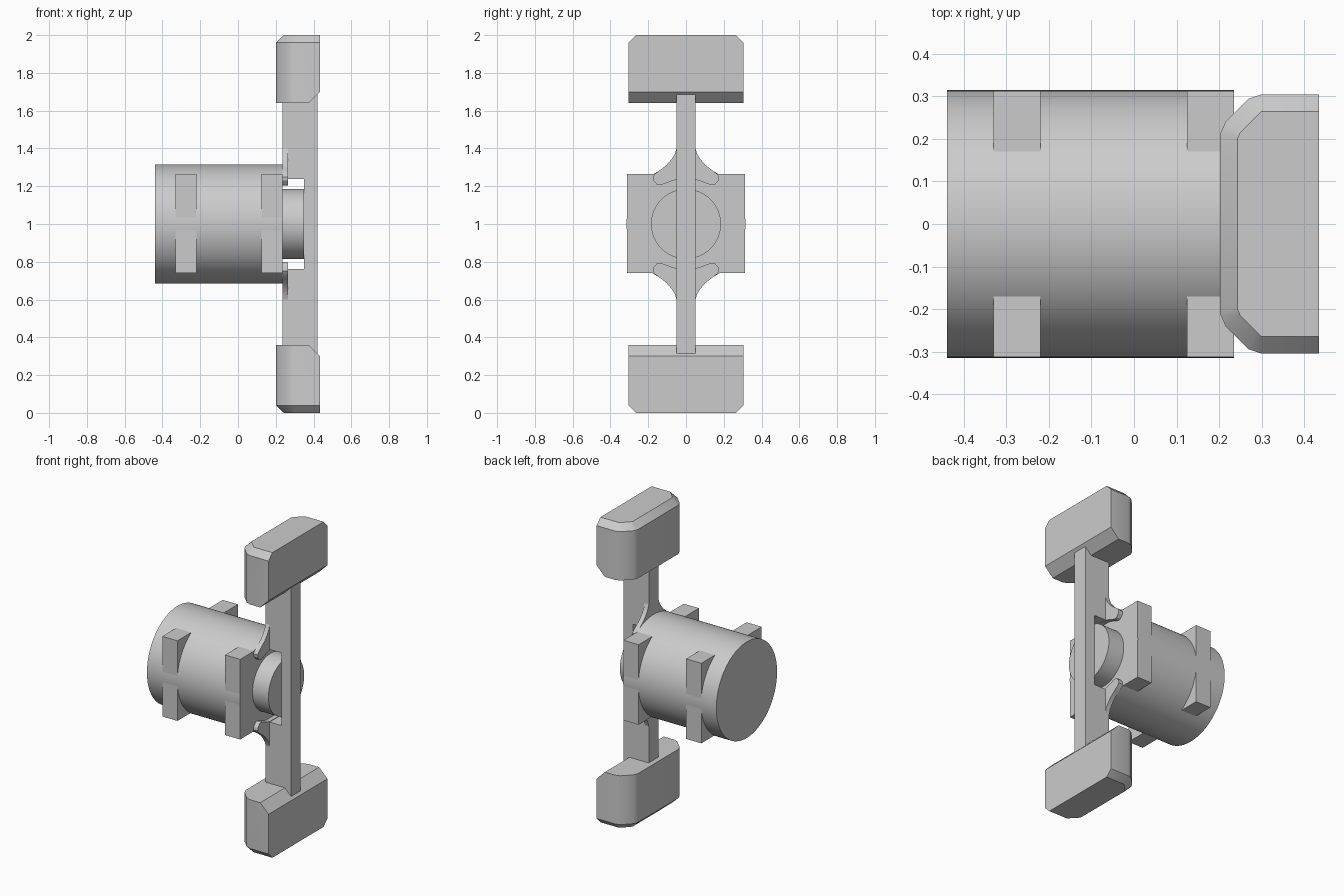
import bpy
import bmesh
import math
from mathutils import Matrix, Vector

if "Cube" in bpy.data.objects:
    bpy.data.objects.remove(bpy.data.objects["Cube"])

GREY = (0.6, 0.6, 0.6, 1.0)
mat = bpy.data.materials.new("plain grey")
mat.use_nodes = True
mat.diffuse_color = GREY
mat.node_tree.nodes["Principled BSDF"].inputs["Base Color"].default_value = GREY

MID = 1.0  # height of the drum axis


def finish(name, bm, smooth=False):
    bmesh.ops.recalc_face_normals(bm, faces=bm.faces)
    mesh = bpy.data.meshes.new(name)
    bm.to_mesh(mesh)
    bm.free()
    mesh.materials.append(mat)
    obj = bpy.data.objects.new(name, mesh)
    bpy.context.collection.objects.link(obj)
    if smooth:
        bpy.ops.object.select_all(action="DESELECT")
        bpy.context.view_layer.objects.active = obj
        obj.select_set(True)
        bpy.ops.object.shade_smooth_by_angle(angle=math.radians(30))
    return obj


def box(name, x, y, z):
    bm = bmesh.new()
    size = [b - a for a, b in (x, y, z)]
    centre = [(a + b) / 2 for a, b in (x, y, z)]
    bmesh.ops.create_cube(bm, size=1, matrix=Matrix.Translation(centre) @ Matrix.Diagonal((*size, 1)))
    return finish(name, bm)


def drum(name, x0, x1, radius):
    bm = bmesh.new()
    place = Matrix.Translation(((x0 + x1) / 2, 0, MID)) @ Matrix.Rotation(math.pi / 2, 4, "Y")
    bmesh.ops.create_cone(bm, cap_ends=True, segments=96, radius1=radius, radius2=radius,
                          depth=x1 - x0, matrix=place)
    return finish(name, bm, True)


def flip(bm, side):
    # mirror a part built above the axis to below it
    for v in bm.verts:
        v.co.z = MID + side * (v.co.z - MID)


def end_block(name, side):
    # plan outlines from low to high, the last one inset for the top chamfer
    outer = [(0.435, 0.305), (0.30, 0.305), (0.27, 0.295), (0.215, 0.24), (0.202, 0.21)]
    inner = [(0.435, 0.265), (0.30, 0.265), (0.29, 0.255), (0.25, 0.215), (0.243, 0.20)]
    bm = bmesh.new()
    rings = []
    for outline, z in ((outer, 1.64), (outer, 1.96), (inner, 2.0)):
        loop = outline + [(x, -y) for x, y in reversed(outline)]
        rings.append([bm.verts.new((x, y, z)) for x, y in loop])
    count = len(rings[0])
    for low, high in zip(rings, rings[1:]):
        for i in range(count):
            j = (i + 1) % count
            bm.faces.new((low[i], low[j], high[j], high[i]))
    bm.faces.new(rings[0])
    bm.faces.new(rings[-1])
    # sloped cut on the lower outer edge
    cut = bmesh.ops.bisect_plane(bm, geom=bm.verts[:] + bm.edges[:] + bm.faces[:],
                                 plane_co=Vector((0.375, 0, 1.64)), plane_no=Vector((1, 0, -1)),
                                 clear_outer=True)
    edges = [e for e in cut["geom_cut"] if isinstance(e, bmesh.types.BMEdge)]
    bmesh.ops.contextual_create(bm, geom=edges)
    flip(bm, side)
    return finish(name, bm, True)


def flare(name, side):
    # curved bracket with a rounded lobe on each side of the post
    half = [(0.05, 1.40), (0.06, 1.37), (0.075, 1.345), (0.10, 1.315), (0.135, 1.287),
            (0.165, 1.265), (0.175, 1.25), (0.172, 1.23), (0.155, 1.21), (0.14, 1.205),
            (0.115, 1.212), (0.08, 1.226), (0.05, 1.235)]
    loop = half + [(-y, z) for y, z in reversed(half)]
    bm = bmesh.new()
    face = bm.faces.new([bm.verts.new((0.235, y, z)) for y, z in loop])
    made = bmesh.ops.extrude_face_region(bm, geom=[face])["geom"]
    bmesh.ops.translate(bm, vec=(0.03, 0, 0),
                        verts=[v for v in made if isinstance(v, bmesh.types.BMVert)])
    flip(bm, side)
    return finish(name, bm, True)


# Main drum and the hub joining it to the post
drum("main_drum", -0.44, 0.235, 0.315)
drum("hub", 0.23, 0.35, 0.185)

# Square mounting plates around the drum
for name, x in (("inner_plate", (0.125, 0.235)), ("outer_plate", (-0.33, -0.22))):
    box(name, x, (-0.313, 0.313), (0.74, 1.265))

# Full height post strip
box("post_strip", (0.35, 0.42), (-0.05, 0.05), (0.315, 1.685))

# Post backs, flares and end blocks, above and below the axis
for word, side in (("upper", 1), ("lower", -1)):
    span = sorted((MID + side * 0.238, MID + side * 0.66))
    box(word + "_post_back", (0.235, 0.35), (-0.05, 0.05), span)
    flare(word + "_flare", side)
    end_block(word + "_end_block", side)
